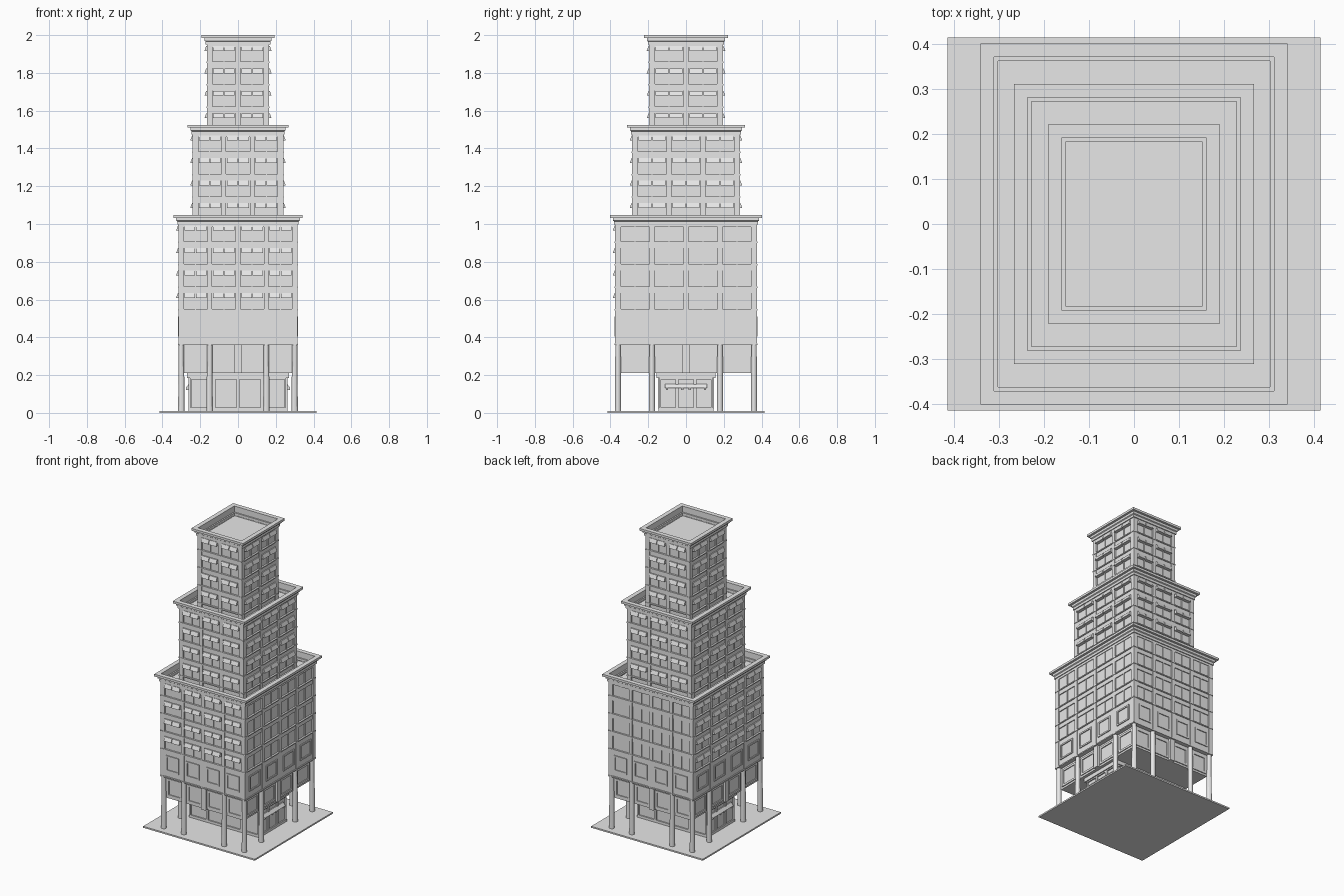
import bpy, bmesh, math
from mathutils import Matrix, Vector

if "Cube" in bpy.data.objects:
    bpy.data.objects.remove(bpy.data.objects["Cube"], do_unlink=True)

grey = bpy.data.materials.new("plain_grey")
grey.use_nodes = True
grey.diffuse_color = (0.8, 0.8, 0.8, 1)
grey.node_tree.nodes["Principled BSDF"].inputs["Base Color"].default_value = (0.8, 0.8, 0.8, 1)

PITCH_X, PITCH_Y, FLOOR = 0.15, 0.18, 0.119


def finish(bm, name):
    bmesh.ops.recalc_face_normals(bm, faces=bm.faces)
    mesh = bpy.data.meshes.new(name)
    bm.to_mesh(mesh)
    bm.free()
    mesh.materials.append(grey)
    obj = bpy.data.objects.new(name, mesh)
    bpy.context.collection.objects.link(obj)
    return obj


def box(bm, u, out, z, mat=Matrix(), slope=0.0):
    """Box in wall space: u along the wall, out away from it; slope pulls the top front edge in."""
    verts = bmesh.ops.create_cube(bm, size=1)["verts"]
    for v in verts:
        a, b, c = v.co.x > 0, v.co.y < 0, v.co.z > 0
        v.co = mat @ Vector((u[a], -out[b] + (slope if b and c else 0), z[c]))


def block(name, hx, hy, z0, z1):
    bm = bmesh.new()
    box(bm, (-hx, hx), (-hy, hy), (z0, z1))
    return finish(bm, name)


def sides(hx, hy):
    """Wall matrix, half length and bay pitch for front, +x, back and -x."""
    for i in range(4):
        h, half, pitch = ((hy, hx, PITCH_X), (hx, hy, PITCH_Y))[i % 2]
        yield Matrix.Rotation(i * math.pi / 2, 4, "Z") @ Matrix.Translation((0, -h, 0)), half, pitch


def frame(bm, u, out, z, w, mat):
    """Raised rectangular border."""
    for s in (0, 1):
        e = (u[0], u[0] + w) if s == 0 else (u[1] - w, u[1])
        box(bm, e, out, z, mat)
        e = (z[0], z[0] + w) if s == 0 else (z[1] - w, z[1])
        box(bm, (u[0] + w, u[1] - w), out, e, mat)


def swept_ring(name, hx, hy, profile):
    """Sweep a closed (offset, height) profile round a rectangle."""
    bm = bmesh.new()
    loops = [[bm.verts.new((sx * (hx + o), sy * (hy + o), z)) for o, z in profile]
             for sx, sy in ((-1, -1), (1, -1), (1, 1), (-1, 1))]
    n = len(profile)
    for i in range(4):
        a, b = loops[i], loops[(i + 1) % 4]
        for j in range(n):
            k = (j + 1) % n
            bm.faces.new((a[j], b[j], b[k], a[k]))
    return finish(bm, name)


def tier(label, bays, base, top, awning_sides):
    hx, hy = bays * PITCH_X / 2 + 0.015, bays * PITCH_Y / 2 + 0.015
    block(label + "_core", hx - 0.009, hy - 0.009, base, top - 0.06)
    heads = [top - 0.07 - FLOOR * k for k in range(4)]
    trim, awnings = bmesh.new(), bmesh.new()
    for side, (mat, half, pitch) in enumerate(sides(hx, hy)):
        # Pilasters between the bays
        for i in range(bays + 1):
            u = (i - bays / 2) * pitch
            w = 0.015 if i in (0, bays) else 0.012
            box(trim, (u - w, u + w), (-0.012, 0), (base, top - 0.05), mat)
        # Spandrel bands and sills
        for z in heads:
            box(trim, (-half, half), (-0.012, -0.003), (z + 0.014, min(z + 0.047, top - 0.04)), mat)
            box(trim, (-half, half), (-0.012, 0.003), (z - 0.078, z - 0.071), mat)
        # Mullions and paired awnings
        for i in range(bays):
            u = (i - bays / 2 + 0.5) * pitch
            box(trim, (u - 0.003, u + 0.003), (-0.012, -0.004), (heads[-1] - 0.072, top - 0.05), mat)
            if side in awning_sides:
                w = pitch / 2 - 0.018
                for s in (-1, 1):
                    span = sorted((u + s * 0.002, u + s * w))
                    for z in heads:
                        box(awnings, span, (-0.012, 0.013), (z - 0.013, z + 0.013), mat, 0.01)
    finish(trim, label + "_wall_trim")
    finish(awnings, label + "_window_awnings")
    # Stepped cornice with the parapet behind it
    steps = [(-0.003, -0.065), (0, -0.065), (0, -0.05), (0.006, -0.05), (0.006, -0.034),
             (0.012, -0.03), (0.012, -0.015), (0.027, -0.015), (0.027, 0), (-0.003, 0)]
    swept_ring(label + "_cornice", hx, hy, [(o, top + z) for o, z in steps])
    return hx, hy


# Three stacked tiers
hx, hy = tier("lower_tier", 4, 0.36, 1.048, (0, 3))
tier("middle_tier", 3, 0.98, 1.525, range(4))
tier("upper_tier", 2, 1.46, 2.0, range(4))

# Plain storey with framed panels, and the hanging skirt below it
panels = bmesh.new()
for mat, half, pitch in sides(hx, hy):
    box(panels, (-half, half), (-0.012, -0.003), (0.36, 0.545), mat)
    box(panels, (-half, half), (-0.012, 0.003), (0.36, 0.368), mat)
    for i in range(4):
        u = (i - 1.5) * pitch
        w = pitch * 0.32
        frame(panels, (u - w, u + w), (-0.006, 0.003), (0.405, 0.51), 0.01, mat)
finish(panels, "framed_storey")

block("skirt", hx - 0.025, hy - 0.025, 0.212, 0.362)
skirt_trim = bmesh.new()
for mat, half, pitch in sides(hx - 0.025, hy - 0.025):
    for i in range(4):
        u = (i - 1.5) * pitch
        w = pitch * 0.37
        frame(skirt_trim, (u - w, u + w), (-0.003, 0.006), (0.225, 0.345), 0.014, mat)
    box(skirt_trim, (-0.018, 0.018), (-0.005, 0.018), (0.212, 0.362), mat)
finish(skirt_trim, "skirt_trim")

# Columns round the open ground floor
columns = bmesh.new()
for i in range(-2, 3):
    for j in range(-2, 3):
        if i and j and 2 in (abs(i), abs(j)):
            place = Matrix.Translation((i * PITCH_X, j * PITCH_Y, 0.185))
            bmesh.ops.create_cone(columns, cap_ends=True, segments=12, radius1=0.017,
                                  radius2=0.014, depth=0.36, matrix=place)
finish(columns, "columns")

# Ground floor lobby
LX, LY = 0.255, 0.14
block("lobby", LX, LY, 0.005, 0.22)
block("lobby_header", LX + 0.015, LY + 0.015, 0.186, 0.22)
block("lobby_plinth", LX + 0.006, LY + 0.006, 0.005, 0.025)
lobby_trim, lobby_awnings = bmesh.new(), bmesh.new()
for side, (mat, half, pitch) in enumerate(sides(LX, LY)):
    panes = 4 if side % 2 == 0 else 3
    width = 2 * half / panes
    for i in range(panes):
        u = -half + i * width
        frame(lobby_trim, (u, u + width), (-0.003, 0.008), (0.02, 0.186), 0.008, mat)
    if side % 2:
        # Side entrance awning with small brackets
        box(lobby_awnings, (-0.11, 0.11), (0, 0.022), (0.132, 0.152), mat, 0.016)
        for u in (-0.1, -0.02, 0.02, 0.1):
            box(lobby_awnings, (u - 0.006, u + 0.006), (0.008, 0.02), (0.122, 0.134), mat)
finish(lobby_trim, "lobby_window_frames")
finish(lobby_awnings, "lobby_awnings")

# Paved base
block("ground_slab", 0.415, 0.415, 0, 0.01)
